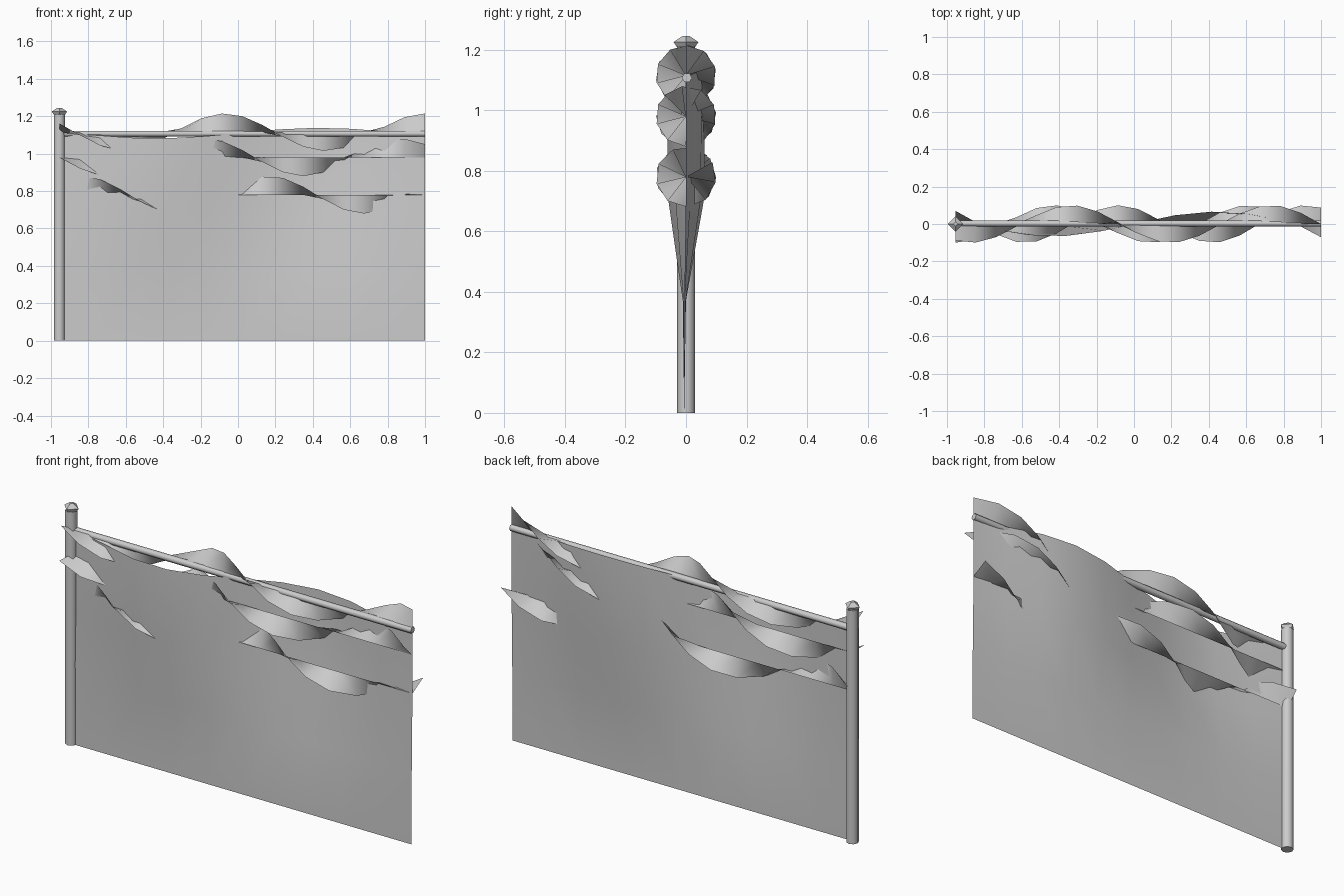
import bpy
from math import sin, cos, pi, radians

if "Cube" in bpy.data.objects:
    bpy.data.objects.remove(bpy.data.objects["Cube"])


def make(name, verts, faces, smooth=True):
    me = bpy.data.meshes.new(name)
    me.from_pydata(verts, [], faces)
    me.update()
    ob = bpy.data.objects.new(name, me)
    bpy.context.collection.objects.link(ob)
    for p in me.polygons:
        p.use_smooth = smooth
    return ob


def grid_faces(nu, nv):
    return [(i * nv + j, (i + 1) * nv + j, (i + 1) * nv + j + 1, i * nv + j + 1)
            for i in range(nu - 1) for j in range(nv - 1)]


def lathe(name, x, profile, sides, smooth):
    verts = [(x + r * cos(2 * pi * k / sides), r * sin(2 * pi * k / sides), z)
             for r, z in profile for k in range(sides)]
    faces = [(i * sides + k, i * sides + (k + 1) % sides,
              (i + 1) * sides + (k + 1) % sides, (i + 1) * sides + k)
             for i in range(len(profile) - 1) for k in range(sides)]
    faces.append(tuple(range(sides))[::-1])
    faces.append(tuple(range(len(verts) - sides, len(verts))))
    return make(name, verts, faces, smooth)


# Post and its pointed cap
POST_X = -0.955
post = lathe("post", POST_X, [(0.03, 0), (0.03, 1.21)], 8, False)
lathe("post_cap", POST_X, [(0.028, 1.205), (0.041, 1.225), (0.012, 1.245)], 4, False)

# Top rail
bpy.ops.mesh.primitive_cylinder_add(vertices=6, radius=0.017, depth=1.955,
                                    location=(0.0225, 0.003, 1.107),
                                    rotation=(0, radians(90), 0))
rail = bpy.context.object
rail.name = "top_rail"

# Warped wire panel: flat at the foot, S-shaped along the top
cols, rows = 11, [(0, -0.0), (0.37, 0.08), (0.70, 0.9), (1.11, 1.0)]
verts = []
for i in range(cols):
    x = -0.95 + 1.95 * i / (cols - 1)
    bend = sin(2 * pi * (x + 0.0) / 1.75) if abs(x) < 0.875 else 0
    for z, amount in rows:
        lift = 0.028 * bend if z > 1 else 0
        verts.append((x, 0.066 * bend * amount - 0.006 * (1 - amount), z + lift))
make("wire_panel", verts, grid_faces(cols, len(rows)))


# Barbed wire strips: each a fin twisting around a straight axis
def wire_strip(name, axis_z, top_x, period):
    n = 18
    v = []
    for i in range(n + 1):
        x = -0.955 + 1.955 * i / n
        a = 2 * pi * (x - top_x) / period
        v += [(x, 0, axis_z), (x, -0.1 * sin(a), axis_z + 0.1 * cos(a))]
    return make(name, v, grid_faces(n + 1, 2))


wire_strip("barbed_wire_top", 1.115, -0.07, 1.07)
wire_strip("barbed_wire_middle", 0.98, -0.17, 1.04)
wire_strip("barbed_wire_low", 0.78, 0.17, 1.0)

# Round shading on post and rail
for ob in (post, rail):
    bpy.ops.object.select_all(action='DESELECT')
    ob.select_set(True)
    bpy.context.view_layer.objects.active = ob
    bpy.ops.object.shade_smooth_by_angle(angle=radians(65))
